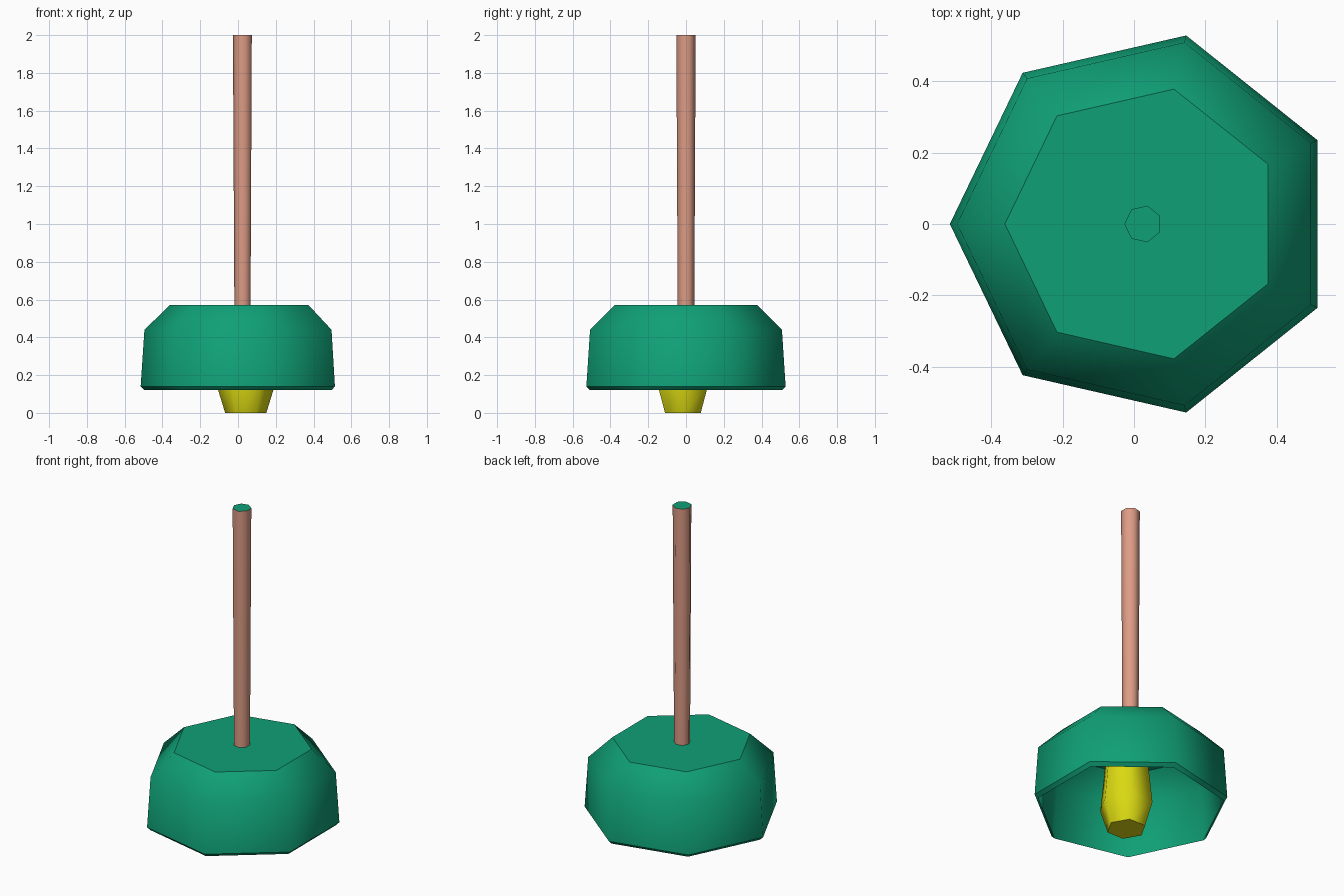
import bpy, bmesh, math

if "Cube" in bpy.data.objects:
    bpy.data.objects.remove(bpy.data.objects["Cube"])


def material(name, rgb):
    m = bpy.data.materials.new(name)
    m.diffuse_color = (*rgb, 1)
    m.use_nodes = True
    m.node_tree.nodes["Principled BSDF"].inputs["Base Color"].default_value = m.diffuse_color
    return m


green = material("green", (0.005, 0.35, 0.18))
pink = material("dusty pink", (0.72, 0.33, 0.235))
yellow = material("yellow", (0.70, 0.69, 0.006))


def lathe(name, profile, sides, center, mats, sharp_rings):
    """Stack n-sided rings (radius, z), close both ends, smooth the sides."""
    bm = bmesh.new()
    rings = []
    for r, z in profile:
        ring = []
        for k in range(sides):
            a = math.pi + 2 * math.pi * k / sides
            ring.append(bm.verts.new((center[0] + r * math.cos(a),
                                      center[1] + r * math.sin(a), z)))
        rings.append(ring)
    for lo, hi in zip(rings, rings[1:]):
        for k in range(sides):
            j = (k + 1) % sides
            bm.faces.new((lo[k], lo[j], hi[j], hi[k])).smooth = True
    caps = [bm.faces.new(rings[0]), bm.faces.new(rings[-1])]
    # the top cap takes the last material
    caps[1].material_index = len(mats) - 1
    for i in sharp_rings:
        for k in range(sides):
            bm.edges.get((rings[i][k], rings[i][(k + 1) % sides])).smooth = False
    bmesh.ops.recalc_face_normals(bm, faces=bm.faces)
    me = bpy.data.meshes.new(name)
    bm.to_mesh(me)
    bm.free()
    for m in mats:
        me.materials.append(m)
    ob = bpy.data.objects.new(name, me)
    bpy.context.collection.objects.link(ob)
    return ob


AXIS = (0.0257, 0)

# Hollow shade: inner ceiling, inner wall, rim, outer wall, shoulder, top
lathe("lamp_shade",
      [(0.365, 0.55), (0.50, 0.43), (0.521, 0.12), (0.541, 0.14),
       (0.521, 0.44), (0.387, 0.57)],
      7, AXIS, [green], [0, 2, 3, 5])

# Hanging rod with a green top face
lathe("hanging_rod", [(0.045, 0.56), (0.0525, 2.0)], 7, AXIS,
      [pink, green], [0, 1])

# Six-sided bulb hanging below the shade
lathe("bulb", [(0.109, 0), (0.152, 0.14), (0.11, 0.55)], 6,
      (0.041, -0.0165), [yellow], [0, 2])
